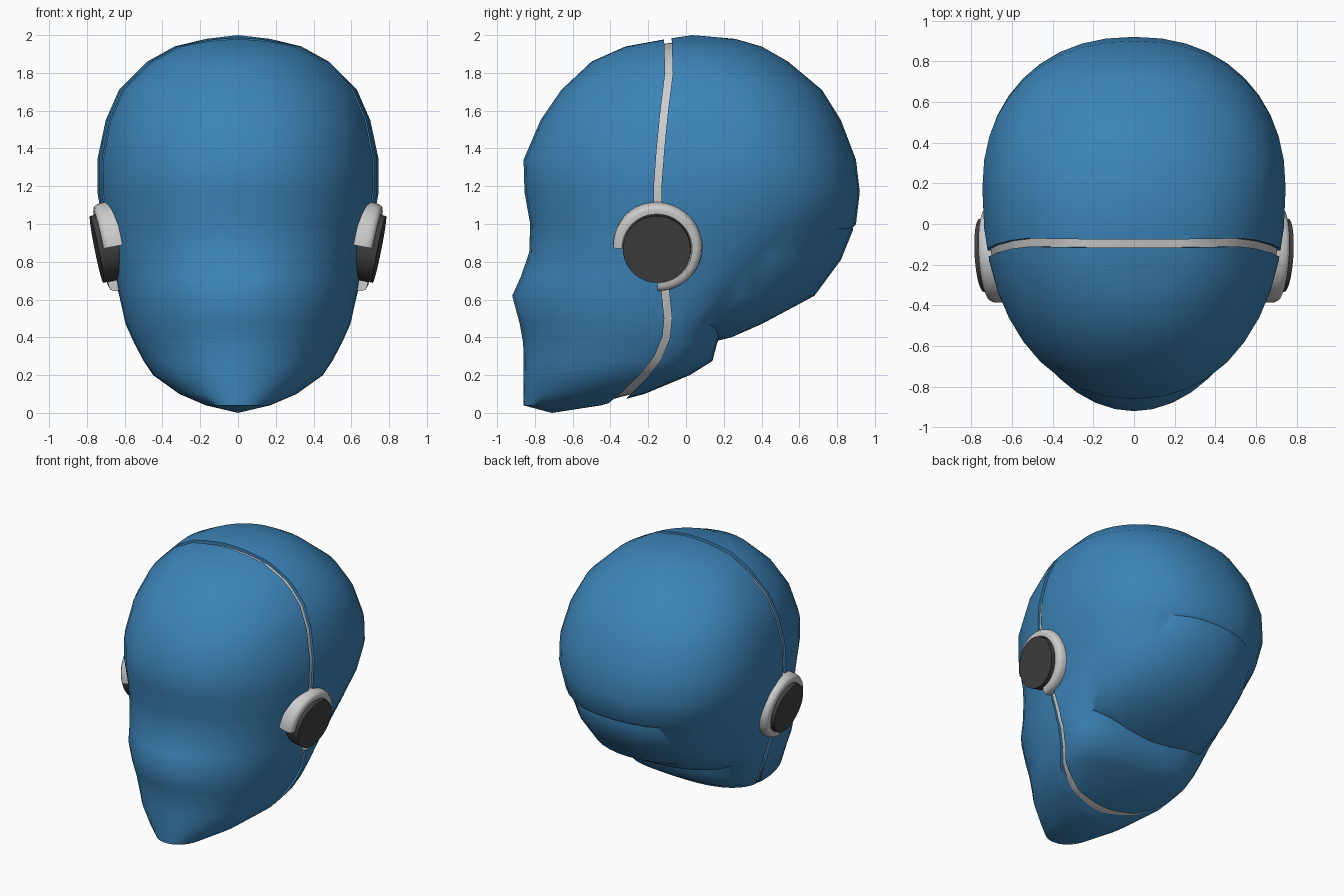
import bpy, bmesh, math
from mathutils import Vector, Matrix

if "Cube" in bpy.data.objects:
    bpy.data.objects.remove(bpy.data.objects["Cube"])


def material(name, color):
    m = bpy.data.materials.new(name)
    m.diffuse_color = (*color, 1)
    m.use_nodes = True
    m.node_tree.nodes["Principled BSDF"].inputs["Base Color"].default_value = m.diffuse_color
    return m


BLUE = material("blue_shell", (0.045, 0.23, 0.48))
DARK = material("dark_pad", (0.05, 0.05, 0.05))


def make(name, bm):
    bmesh.ops.recalc_face_normals(bm, faces=bm.faces[:])
    me = bpy.data.meshes.new(name)
    bm.to_mesh(me)
    bm.free()
    ob = bpy.data.objects.new(name, me)
    bpy.context.collection.objects.link(ob)
    return ob


def boolean(ob, other, op):
    mod = ob.modifiers.new("cut", 'BOOLEAN')
    mod.operation, mod.object, mod.solver = op, other, 'EXACT'
    ev = ob.evaluated_get(bpy.context.evaluated_depsgraph_get())
    me = bpy.data.meshes.new_from_object(ev)
    ob.modifiers.clear()
    ob.data = me


def finish(ob, mat=None, angle=45):
    ob.data.materials.clear()
    if mat:
        ob.data.materials.append(mat)
    bpy.ops.object.select_all(action='DESELECT')
    ob.select_set(True)
    bpy.context.view_layer.objects.active = ob
    bpy.ops.object.shade_smooth_by_angle(angle=math.radians(angle))


def loft(name, bottom, rows, top, n=40):
    """Stack of horizontal sections: z, front y, back y, half width, widest y, front and back roundness."""
    bm = bmesh.new()
    rings = []
    for z, f, b, w, c, nf, nb in rows:
        ring = []
        for i in range(n):
            a = 2 * math.pi * i / n
            co, si = math.cos(a), math.sin(a)
            e = 2 / (nb if si > 0 else nf)
            x = math.copysign(abs(co) ** e, co) * w
            y = c + abs(si) ** e * ((b - c) if si > 0 else (f - c))
            ring.append(bm.verts.new((x, y, z)))
        rings.append(ring)
    for r, s in zip(rings, rings[1:]):
        for i in range(n):
            j = (i + 1) % n
            bm.faces.new((r[i], r[j], s[j], s[i]))
    for (y, z), ring in ((bottom, rings[0]), (top, rings[-1])):
        tip = bm.verts.new((0, y, z))
        for i in range(n):
            bm.faces.new((ring[i], ring[(i + 1) % n], tip))
    return make(name, bm)


def prism(name, pts):
    """Side outline (y, z) extruded across the whole width."""
    bm = bmesh.new()
    l = [bm.verts.new((-1.5, y, z)) for y, z in pts]
    r = [bm.verts.new((1.5, y, z)) for y, z in pts]
    bm.faces.new(l)
    bm.faces.new(r[::-1])
    for i in range(len(pts)):
        j = (i + 1) % len(pts)
        bm.faces.new((l[i], l[j], r[j], r[i]))
    return make(name, bm)


# whole head: face, jaw and crown
def build_head(name):
    head = loft(name, (-.71, 0), [
        (.04, -.86, -.45, .17, -.66, 2, 2),
        (.10, -.86, -.22, .31, -.45, 2, 2.2),
        (.20, -.86, .02, .45, -.28, 2, 2.6),
        (.275, -.86, .14, .50, -.20, 2, 3),
        (.37, -.862, .165, .55, -.15, 2, 3),
        (.47, -.88, .20, .595, -.12, 2, 2.8),
        (.62, -.92, .45, .63, -.10, 1.95, 2.4),
        (.72, -.875, .60, .65, -.05, 2, 2.3),
        (.85, -.83, .77, .68, .02, 2.1, 2.2),
        (1.0, -.825, .90, .715, .10, 2.15, 2.2),
        (1.17, -.855, .92, .745, .17, 2.2, 2.2),
        (1.34, -.86, .90, .745, .18, 2.2, 2.2),
        (1.55, -.77, .82, .70, .15, 2.2, 2.2),
        (1.71, -.66, .72, .63, .12, 2.1, 2.1),
        (1.86, -.50, .54, .48, .08, 2, 2),
        (1.94, -.32, .40, .335, .05, 2, 2),
        (1.98, -.10, .26, .17, .05, 2, 2)], (.035, 2.0))
    # rounded underside of the skull, meeting the jaw in a crease
    bowl = loft("skull_underside", (.12, .37), [
        (.40, -.08, .24, .22, .10, 2, 2),
        (.47, -.25, .40, .48, .10, 2, 2),
        (.62, -.40, .68, .56, .10, 2, 2.1),
        (.81, -.50, .82, .63, .10, 2, 2.2),
        (.97, -.50, .885, .67, .10, 2, 2.2),
        (1.12, -.40, .85, .64, .10, 2, 2.2)], (.1, 1.2))
    boolean(head, bowl, 'UNION')
    bpy.data.objects.remove(bowl)
    return head


# seam line in side view, top to bottom
SEAM = [Vector(p) for p in [(-.10, 2.2), (-.095, 1.95), (-.09, 1.8), (-.115, 1.6), (-.135, 1.4),
        (-.15, 1.2), (-.15, .9), (-.11, .65), (-.095, .5), (-.105, .4), (-.15, .29),
        (-.22, .2), (-.32, .1), (-.50, -.05), (-.62, -.15)]]


def offset(d):
    out = []
    for i, p in enumerate(SEAM):
        t = (SEAM[min(i + 1, len(SEAM) - 1)] - SEAM[max(i - 1, 0)]).normalized()
        out.append(p + Vector((-t.y, t.x)) * d)
    return [tuple(p) for p in out]


# front shell, rear shell and the recessed seam band
parts = [
    ("face_shell", offset(-.02) + [(-1.5, -.15), (-1.5, 2.2)], 1, BLUE),
    ("rear_shell", offset(.02) + [(1.5, -.15), (1.5, 2.2)], 1, BLUE),
    ("seam_band", offset(-.022) + offset(.022)[::-1], .978, None)]
for name, outline, scale, mat in parts:
    part = build_head(name)
    pivot = Matrix.Translation((0, -.1, .9))
    part.data.transform(pivot @ Matrix.Scale(scale, 4) @ pivot.inverted())
    cutter = prism("cutter", outline)
    boolean(part, cutter, 'INTERSECT')
    bpy.data.objects.remove(cutter)
    finish(part, mat)

# tilted frame of the ear pieces
axis = Vector((1, -.06, -.2)).normalized()
up = (Vector((0, 0, 1)) - axis * axis.z).normalized()
side = up.cross(axis)
EAR = Matrix.Translation((.675, -.15, .88)) @ Matrix((side, up, axis)).transposed().to_4x4()


def ear_part(name, bm, mat):
    bm.transform(EAR)
    ob = make(name, bm)
    ob.modifiers.new("mirror", 'MIRROR')
    finish(ob, mat, 40)


# three-quarter ring around each ear pad
bm = bmesh.new()
profile = [(.178, -.05), (.178, .04), (.186, .05), (.208, .05), (.224, .044), (.234, .028), (.237, .005), (.237, -.05)]
rings = []
for i in range(37):
    a = math.radians(180 - 270 * i / 36)
    rings.append([bm.verts.new((r * math.cos(a), r * math.sin(a), h)) for r, h in profile])
for r, s in zip(rings, rings[1:]):
    for k in range(len(profile)):
        m = (k + 1) % len(profile)
        bm.faces.new((r[k], r[m], s[m], s[k]))
bm.faces.new(rings[0])
bm.faces.new(rings[-1][::-1])
ear_part("ear_ring", bm, None)

# round ear pad
bm = bmesh.new()
bmesh.ops.create_cone(bm, cap_ends=True, segments=40, radius1=.18, radius2=.18, depth=.13,
                      matrix=Matrix.Translation((0, 0, .01)))
ear_part("ear_pad", bm, DARK)
